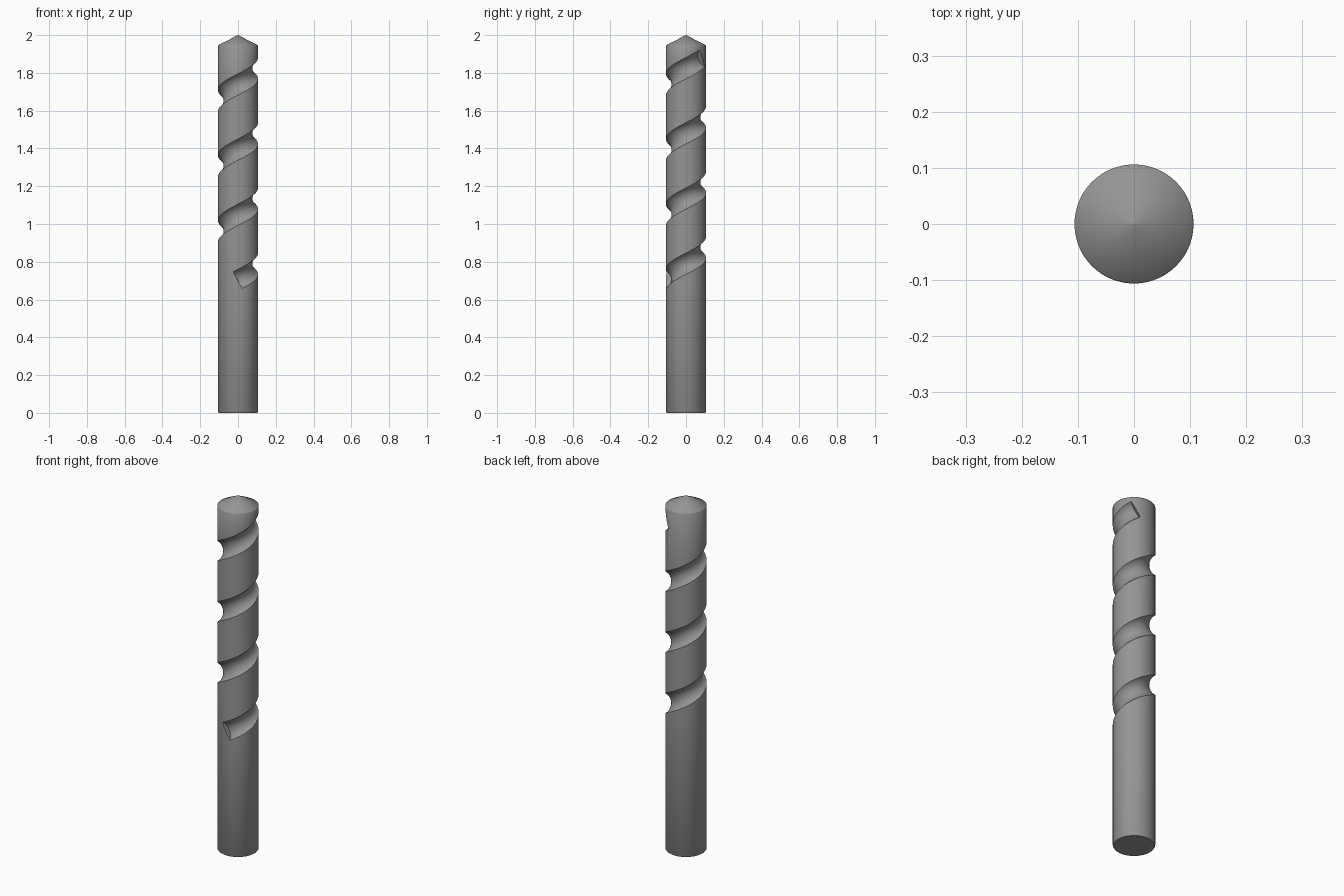
import bpy, bmesh, math
from mathutils import Vector

if "Cube" in bpy.data.objects:
    bpy.data.objects.remove(bpy.data.objects["Cube"])

R, PITCH, SEG = 0.106, 0.345, 96
DEPTH, CUT_R = 0.03, 0.06          # flute depth and cutter radius


def make_object(name, bm):
    bmesh.ops.recalc_face_normals(bm, faces=bm.faces)
    mesh = bpy.data.meshes.new(name)
    bm.to_mesh(mesh)
    bm.free()
    obj = bpy.data.objects.new(name, mesh)
    bpy.context.collection.objects.link(obj)
    return obj


def skin(bm, rings):
    """Bridge successive vertex rings and cap both ends."""
    for a, b in zip(rings, rings[1:]):
        n = len(a)
        for i in range(n):
            j = (i + 1) % n
            bm.faces.new((a[i], a[j], b[j], b[i]))
    bm.faces.new(rings[0])
    bm.faces.new(rings[-1])


# Drill body: round shank with a shallow conical tip
bm = bmesh.new()
profile = [(R - 0.004, 0), (R, 0.006), (R, 1.944), (R - 0.002, 1.947), (0.0008, 2.0)]
rings = []
for r, z in profile:
    rings.append([bm.verts.new((r * math.cos(2 * math.pi * i / SEG),
                                r * math.sin(2 * math.pi * i / SEG), z))
                  for i in range(SEG)])
skin(bm, rings)
body = make_object("drill_bit", bm)

# Flute cutter: round section swept along a right-handed helix
bm = bmesh.new()
start, end = math.radians(-91 - 3 * 360), math.radians(55)
slope = math.atan2(PITCH, 2 * math.pi * R)
steps, sides = 200, 40
rings = []
for k in range(steps + 1):
    t = start + (end - start) * k / steps
    radial = Vector((math.cos(t), math.sin(t), 0))
    around = Vector((-math.sin(t), math.cos(t), 0))
    across = Vector((0, 0, math.cos(slope))) - around * math.sin(slope)
    centre = radial * (R - DEPTH + CUT_R)
    centre.z = 1.825 + PITCH * t / (2 * math.pi)
    rings.append([bm.verts.new(centre + CUT_R * (
        radial * math.cos(2 * math.pi * i / sides) +
        across * math.sin(2 * math.pi * i / sides))) for i in range(sides)])
skin(bm, rings)
cutter = make_object("flute_cutter", bm)
cutter.hide_render = True

# Cut the flute
mod = body.modifiers.new("flute", 'BOOLEAN')
mod.operation = 'DIFFERENCE'
mod.solver = 'EXACT'
mod.object = cutter
bpy.context.view_layer.objects.active = body
body.select_set(True)
cutter.select_set(False)
bpy.ops.object.modifier_apply(modifier=mod.name)
bpy.data.objects.remove(cutter, do_unlink=True)

# Steel colour and smooth shading
steel = bpy.data.materials.new("grey_steel")
steel.diffuse_color = (0.3, 0.3, 0.3, 1)
steel.use_nodes = True
steel.node_tree.nodes["Principled BSDF"].inputs["Base Color"].default_value = steel.diffuse_color
body.data.materials.clear()
body.data.materials.append(steel)
bpy.ops.object.shade_smooth_by_angle(angle=math.radians(35))
